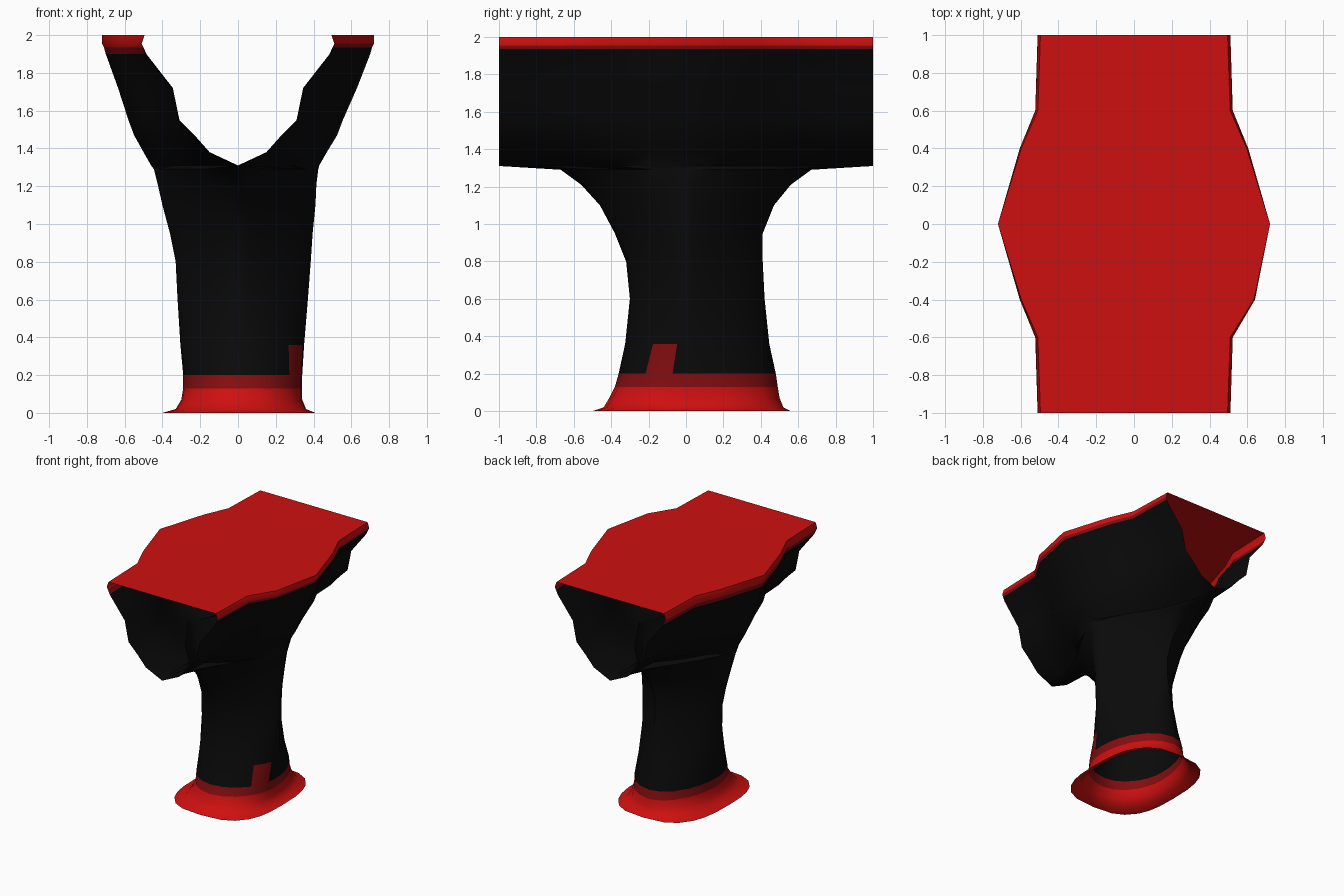
import bpy, bmesh, math

cube = bpy.data.objects.get("Cube")
if cube:
    bpy.data.objects.remove(cube, do_unlink=True)


def make_material(name, colour):
    mat = bpy.data.materials.new(name)
    mat.use_nodes = True
    mat.diffuse_color = (*colour, 1)
    bsdf = mat.node_tree.nodes["Principled BSDF"]
    bsdf.inputs["Base Color"].default_value = (*colour, 1)
    bsdf.inputs["Roughness"].default_value = 0.7
    return mat


BLACK, RED, DARK = 0, 1, 2
materials = [make_material("black", (0.003, 0.003, 0.003)),
             make_material("red", (0.62, 0.005, 0.005)),
             make_material("dark red", (0.23, 0.004, 0.005))]

# Closed sections of foot and column: height, left, right, front, back, pinch
COLUMN = [
    (0, .40, .41, .50, .56, .7), (.02, .33, .36, .44, .52, .8),
    (.07, .30, .34, .41, .50, .9), (.13, .29, .34, .38, .49, 1),
    (.2, .29, .34, .36, .48, 1), (.36, .305, .35, .325, .445, 1.2),
    (.6, .32, .37, .30, .42, 1.5), (.8, .33, .385, .32, .41, 1.6),
    (.95, .36, .395, .38, .41, 1.6), (1.1, .40, .41, .46, .47, 1.6),
    (1.21, .425, .415, .56, .56, 1.6), (1.29, .445, .425, .67, .67, 1.6)]

# Open sections of the trough: height, left, right, half width at the ends
TROUGH = [
    (1.31, .46, .43, 0), (1.38, .50, .47, .15), (1.47, .55, .525, .23),
    (1.55, .58, .555, .31), (1.72, .635, .63, .345), (1.9, .70, .70, .485),
    (1.935, .71, .71, .5), (1.955, .72, .72, .51), (2, .72, .72, .495)]

half = [1, .95, .82, .6, .4, .2]
STATIONS = [-s for s in half] + [0] + half[::-1]


def bulge(y, side):
    """Share of the full width reached at a distance from the middle."""
    shoulder = .62 if side > 0 and y < 0 else .45
    d = abs(y)
    if d > .6:
        return .06 * (1 - d) / .4
    if d > .4:
        return .06 + (shoulder - .06) * (.6 - d) / .2
    return shoulder + (1 - shoulder) * (.4 - d) / .4


def section(side):
    """Rows of points for one side wall, from the foot to the rim."""
    rows = []
    for z, left, right, front, back, pinch in COLUMN:
        width = right if side > 0 else left
        row = []
        for s in STATIONS:
            reach = back if s > 0 else -front
            x = width * math.sqrt(1 - s * s) ** pinch
            row.append((side * x, reach * abs(s) ** pinch, z))
        rows.append(row)
    for z, left, right, end in TROUGH:
        width = right if side > 0 else left
        rows.append([(side * (end + (width - end) * bulge(s, side)), s, z)
                     for s in STATIONS])
    return rows


def wall_colour(side, low, high, column):
    """Red foot and rim, dark red borders and one raised patch."""
    z = (low + high) / 2
    if z < .13:
        return RED
    if z < .2:
        return DARK
    if z < .36 and side > 0 and -.6 <= STATIONS[column] < -.2:
        return DARK
    rim = 1.955 if side > 0 else 1.935
    border = 1.935 if side > 0 else 1.9
    return RED if z > rim else DARK if z > border else BLACK


def finish(name, bm, angle):
    bmesh.ops.remove_doubles(bm, verts=bm.verts[:], dist=.0005)
    mesh = bpy.data.meshes.new(name)
    bm.to_mesh(mesh)
    bm.free()
    for mat in materials:
        mesh.materials.append(mat)
    obj = bpy.data.objects.new(name, mesh)
    bpy.context.collection.objects.link(obj)
    bpy.ops.object.select_all(action="DESELECT")
    obj.select_set(True)
    bpy.context.view_layer.objects.active = obj
    bpy.ops.object.shade_smooth_by_angle(angle=math.radians(angle))


# Hollow column with flared foot, branching into an open-ended trough
walls = {side: section(side) for side in (-1, 1)}
bm = bmesh.new()
for side, rows in walls.items():
    grid = [[bm.verts.new(p) for p in row] for row in rows]
    for lower, upper in zip(grid, grid[1:]):
        for i in range(len(STATIONS) - 1):
            quad = [lower[i], lower[i + 1], upper[i + 1], upper[i]]
            face = bm.faces.new(quad if side > 0 else quad[::-1])
            face.material_index = wall_colour(side, lower[i].co.z,
                                              upper[i].co.z, i)
finish("column_and_trough", bm, 50)

# Flat lid closing the top of the trough
bm = bmesh.new()
left = [bm.verts.new(p) for p in walls[-1][-1]]
right = [bm.verts.new(p) for p in walls[1][-1]]
for i in range(len(STATIONS) - 1):
    face = bm.faces.new([left[i], right[i], right[i + 1], left[i + 1]])
    face.material_index = RED
finish("top_lid", bm, 30)
